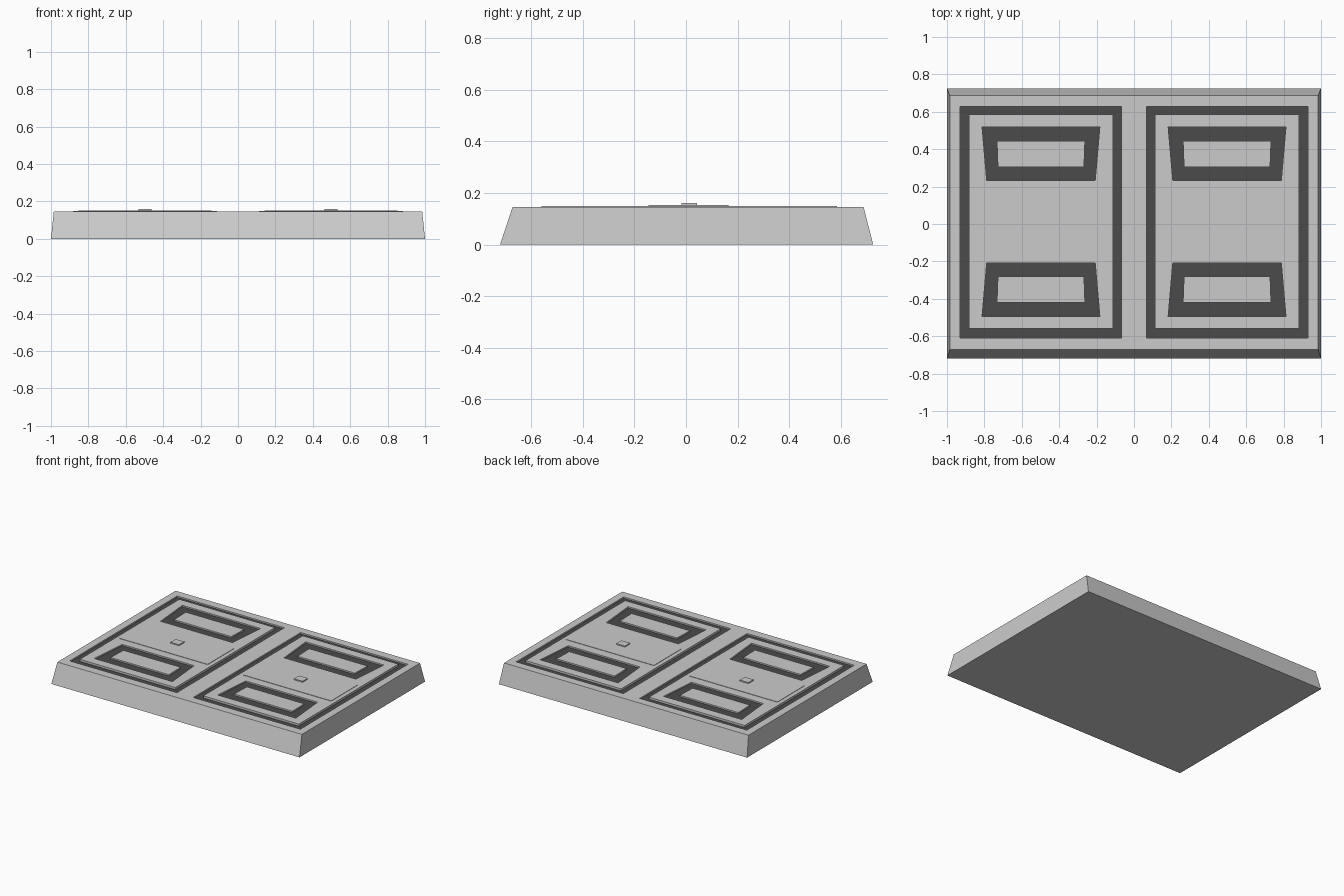
import bpy, bmesh

if "Cube" in bpy.data.objects:
    bpy.data.objects.remove(bpy.data.objects["Cube"])

dark = bpy.data.materials.new("dark_groove")
dark.diffuse_color = (0.07, 0.07, 0.07, 1)
dark.use_nodes = True
dark.node_tree.nodes["Principled BSDF"].inputs["Base Color"].default_value = dark.diffuse_color
MID = 0.0125  # centre line of the panel details in y


def prism(name, base, z0, z1, top=None, mat=None):
    """Closed solid between a base outline and a matching top outline."""
    bm = bmesh.new()
    lo = [bm.verts.new((x, y, z0)) for x, y in base]
    hi = [bm.verts.new((x, y, z1)) for x, y in (top or base)]
    bm.faces.new(lo[::-1])
    bm.faces.new(hi)
    n = len(lo)
    for i in range(n):
        j = (i + 1) % n
        bm.faces.new((lo[i], lo[j], hi[j], hi[i]))
    bmesh.ops.recalc_face_normals(bm, faces=bm.faces)
    me = bpy.data.meshes.new(name)
    bm.to_mesh(me)
    bm.free()
    ob = bpy.data.objects.new(name, me)
    bpy.context.collection.objects.link(ob)
    if mat:
        me.materials.append(mat)
    return ob


def rect(x0, x1, y0, y1):
    return [(x0, y0), (x1, y0), (x1, y1), (x0, y1)]


def trapezoid(cx, far, near, w_far, w_near, side):
    """Outline whose far edge (away from the middle) is wider than the near edge."""
    yf, yn = MID + side * far, MID + side * near
    return [(cx - w_far, yf), (cx + w_far, yf), (cx + w_near, yn), (cx - w_near, yn)]


def cut(target, cutter):
    cutter.hide_render = True
    cutter.hide_set(True)
    m = target.modifiers.new("cut", 'BOOLEAN')
    m.operation = 'DIFFERENCE'
    m.solver = 'EXACT'
    m.object = cutter


# Sloped slab
slab = prism("base_slab", rect(-1, 1, -0.72, 0.725), 0, 0.145,
             rect(-0.985, 0.985, -0.672, 0.688))

for label, cx in (("left", -0.4975), ("right", 0.4975)):
    # Recess in the slab, with a dark floor
    outer = rect(cx - 0.432, cx + 0.432, -0.61, 0.628)
    cut(slab, prism(label + "_recess_cutter", outer, 0.13, 0.3))
    prism(label + "_recess_floor", outer, 0.125, 0.135, mat=dark)

    # Raised panel standing in the recess
    panel = prism(label + "_panel", rect(cx - 0.385, cx + 0.385, -0.56, 0.585), 0.13, 0.15)

    # Trapezoid grooves around small islands
    for end, side in (("front", -1), ("back", 1)):
        tag = label + "_" + end
        hole = trapezoid(cx, 0.507, 0.22, 0.315, 0.29, side)
        cut(panel, prism(tag + "_groove_cutter", hole, 0.137, 0.3))
        prism(tag + "_groove_floor", hole, 0.132, 0.14, mat=dark)
        prism(tag + "_island", trapezoid(cx, 0.432, 0.292, 0.235, 0.23, side), 0.135, 0.15)

    # Thin middle band and button
    prism(label + "_middle_band", rect(cx - 0.355, cx + 0.355, -0.145, 0.165), 0.149, 0.153)
    prism(label + "_button", rect(cx - 0.035, cx + 0.035, -0.017, 0.042), 0.15, 0.161)
